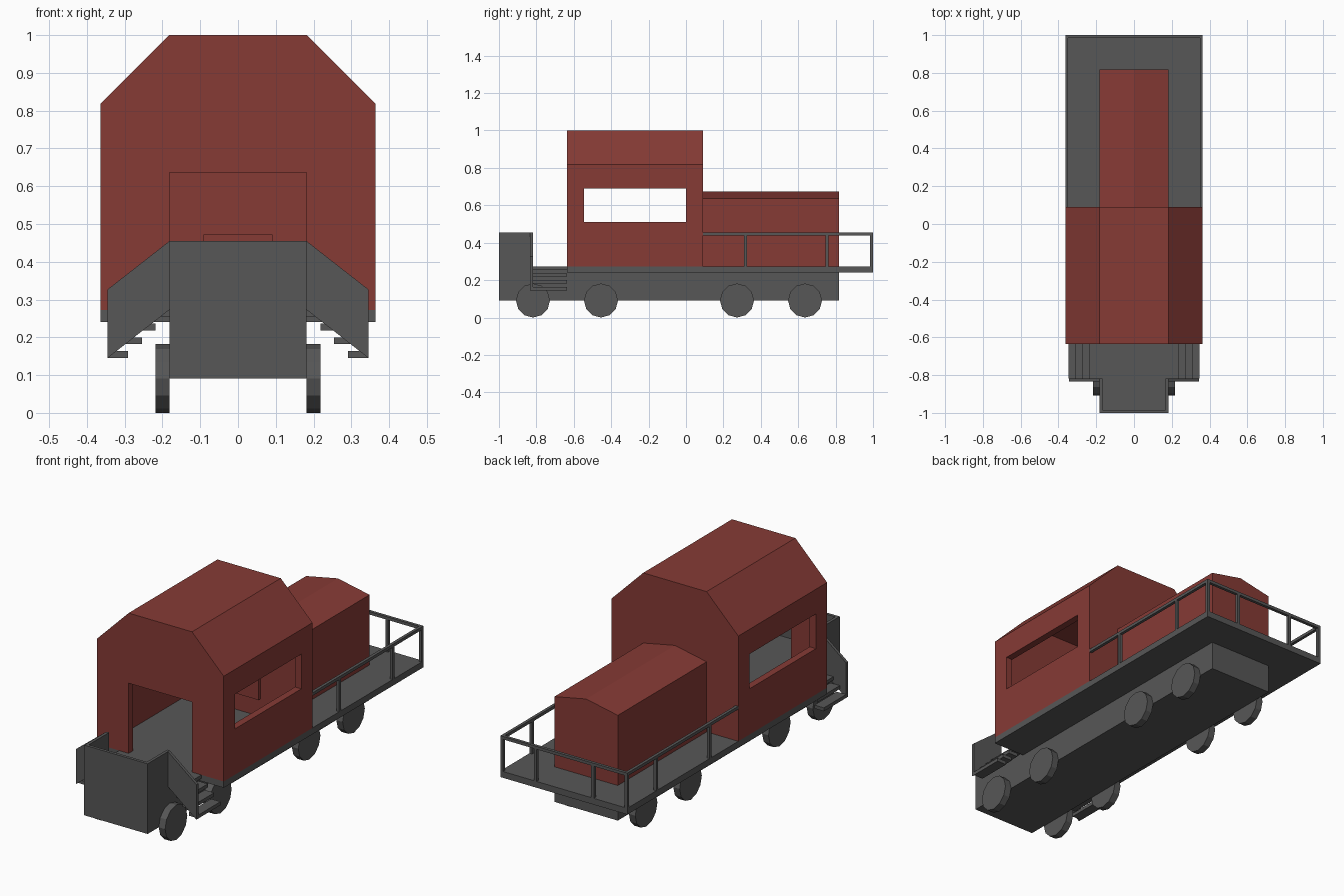
import bpy, bmesh
from math import sin, cos, pi

if "Cube" in bpy.data.objects:
    bpy.data.objects.remove(bpy.data.objects["Cube"])

U = 1 / 11      # modelling unit of the locomotive
T = 0.0155      # thickness of plates and rails


def paint(name, r, g, b):
    mat = bpy.data.materials.new(name)
    mat.diffuse_color = (r, g, b, 1)
    mat.use_nodes = True
    mat.node_tree.nodes["Principled BSDF"].inputs["Base Color"].default_value = mat.diffuse_color
    return mat


red = paint("red_paint", 0.24, 0.043, 0.036)
grey = paint("dark_grey", 0.095, 0.095, 0.095)


def prism(name, pts, axis, lo, hi, mat=grey):
    """Extrude a closed 2D profile along an axis from lo to hi."""
    place = {"x": lambda a, b, t: (t, a, b),
             "y": lambda a, b, t: (a, t, b),
             "z": lambda a, b, t: (a, b, t)}[axis]
    bm = bmesh.new()
    ends = [[bm.verts.new(place(a, b, t)) for a, b in pts] for t in (lo, hi)]
    for end in ends:
        bm.faces.new(end)
    n = len(pts)
    for i in range(n):
        j = (i + 1) % n
        bm.faces.new((ends[0][i], ends[0][j], ends[1][j], ends[1][i]))
    bmesh.ops.recalc_face_normals(bm, faces=bm.faces)
    me = bpy.data.meshes.new(name)
    bm.to_mesh(me)
    bm.free()
    me.materials.append(mat)
    ob = bpy.data.objects.new(name, me)
    bpy.context.collection.objects.link(ob)
    return ob


def box(name, x, y, z, mat=grey):
    return prism(name, [(x[0], y[0]), (x[1], y[0]), (x[1], y[1]), (x[0], y[1])],
                 "z", z[0], z[1], mat)


def mirrored(half):
    """Complete a right-hand half profile with its mirror image."""
    return half + [(-a, b) for a, b in reversed(half)]


def cut(target, cutter):
    cutter.hide_render = True
    cutter.hide_viewport = True
    mod = target.modifiers.new(cutter.name, "BOOLEAN")
    mod.operation = "DIFFERENCE"
    mod.solver = "EXACT"
    mod.object = cutter


DECK = 3 * U            # deck surface height
RAIL = 5 * U            # top of railing and front wall

# Chassis, raised at the front platform, and the deck plate
prism("chassis", [(-1, U), (9 * U, U), (9 * U, 0.24), (-7 * U, 0.24),
                  (-7 * U, DECK), (-1, DECK)], "x", -2 * U, 2 * U)
box("deck", (-4 * U, 4 * U), (-7 * U, 1), (0.24, DECK))

# Front platform wall, U-shaped in plan
prism("platform_wall", mirrored([(2 * U - T, -1 + T), (2 * U - T, -9 * U),
                                 (2 * U, -9 * U), (2 * U, -1)]), "z", DECK, RAIL)

# Sloping step guards and stairs on both sides
for side, s in (("left", -1), ("right", 1)):
    prism(f"step_guard_{side}", [(s * 2 * U, RAIL), (s * 0.345, 0.327),
                                 (s * 0.345, 0.1455), (s * 2 * U, DECK)],
          "y", -9 * U - T, -9 * U)
    for i in range(4):
        x0 = 2 * U + i * 0.0364
        top = DECK - i * 0.0364
        box(f"step_{side}_{i}", sorted((s * x0, s * (x0 + 0.0545))),
            (-9 * U, -7 * U), (top - 0.018, top))

# Wheels, 12-sided
disc = [(U * sin(i * pi / 6), U - U * cos(i * pi / 6)) for i in range(12)]
for side, s in (("left", -1), ("right", 1)):
    for k, y in enumerate((-9 * U, -5 * U, 3 * U, 7 * U)):
        prism(f"wheel_{side}_{k}", [(y + a, b) for a, b in disc],
              "x", s * 2 * U, s * 2.4 * U)

# Hollow cab with side windows and a front doorway
W = 0.4 * U
cab = prism("cab", mirrored([(4 * U, DECK), (4 * U, 9 * U), (2 * U, 1)]),
            "y", -7 * U, U, red)
cut(cab, prism("cab_interior_cutter",
               mirrored([(4 * U - W, 0.2), (4 * U - W, 9 * U - 0.015), (2 * U - 0.015, 1 - W)]),
               "y", -7 * U + W, U - W, red))
cut(cab, box("window_cutter", (-0.5, 0.5), (-6 * U, 0), (0.51, 0.69), red))
cut(cab, box("door_cutter", (-2 * U, 2 * U), (-0.8, -0.5), (0.2, 7 * U), red))

# Thin control panel on the rear wall inside the cab
box("control_panel", (-U, U), (U - W - T, U - W), (4 * U, 5.2 * U), red)

# Engine hood with a shallow gabled top
prism("hood", [(-2 * U, DECK), (2 * U, DECK), (2 * U, 7 * U), (0, 7.4 * U), (-2 * U, 7 * U)],
      "y", U, 9 * U, red)

# Rear railing: side rails, end rail and posts
X = 4 * U
for side, s in (("left", -1), ("right", 1)):
    xs = sorted((s * X, s * (X - T)))
    box(f"side_rail_{side}", xs, (U, 1), (RAIL - T, RAIL))
    for k, y in enumerate((0.31, 0.747, 1 - T)):
        box(f"side_post_{side}_{k}", xs, (y, y + T), (DECK, RAIL - T))
    box(f"end_post_{side}", (s * 0.164 - T / 2, s * 0.164 + T / 2),
        (1 - T, 1), (DECK, RAIL - T))
box("end_rail", (-X + T, X - T), (1 - T, 1), (RAIL - T, RAIL))
